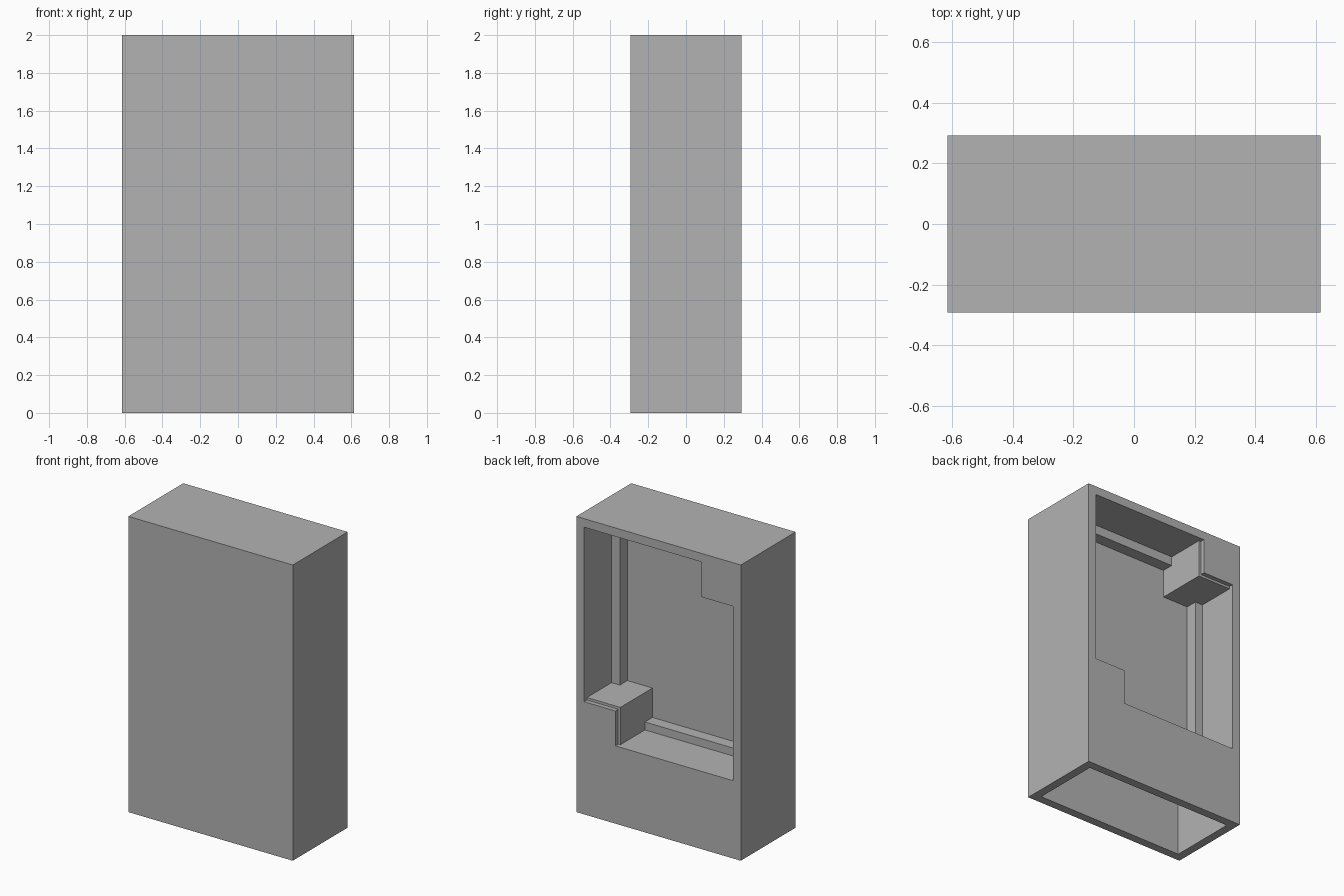
import bpy
import bmesh

cube = bpy.data.objects.get("Cube")
if cube:
    bpy.data.objects.remove(cube, do_unlink=True)

# Single flat colour
GREY = (0.45, 0.45, 0.45, 1.0)
grey = bpy.data.materials.new("plain grey")
grey.use_nodes = True
grey.diffuse_color = GREY
grey.node_tree.nodes["Principled BSDF"].inputs["Base Color"].default_value = GREY


def prism(name, outline, y0, y1):
    """Extrude an x-z outline from y0 to y1."""
    bm = bmesh.new()
    face = bm.faces.new([bm.verts.new((x, y0, z)) for x, z in outline])
    ext = bmesh.ops.extrude_face_region(bm, geom=[face])
    verts = [g for g in ext["geom"] if isinstance(g, bmesh.types.BMVert)]
    bmesh.ops.translate(bm, verts=verts, vec=(0, y1 - y0, 0))
    bmesh.ops.recalc_face_normals(bm, faces=bm.faces)
    mesh = bpy.data.meshes.new(name)
    bm.to_mesh(mesh)
    bm.free()
    mesh.materials.append(grey)
    obj = bpy.data.objects.new(name, mesh)
    bpy.context.scene.collection.objects.link(obj)
    return obj


def rectangle(x0, x1, z0, z1):
    return [(x0, z0), (x1, z0), (x1, z1), (x0, z1)]


def notched(x0, x1, z0, z1, nx, low, high):
    """Rectangle with its lower +x and upper -x corners filled in."""
    return [(x0, z0), (nx, z0), (nx, low), (x1, low),
            (x1, z1), (-nx, z1), (-nx, high), (x0, high)]


W, D, H = 0.615, 0.293, 2.0
WALL = 0.058
IN_X = W - WALL
FLOOR, CEILING = 0.526, H - WALL

# Outer case
case = prism("case", rectangle(-W, W, 0, H), -D, D)

# Rear opening, main recess with corner blocks, deeper stepped recess, hollow base
cutters = [
    prism("rear_opening", notched(-IN_X, IN_X, FLOOR, CEILING, 0.323, 0.762, 1.705),
          D - 0.03, D + 0.05),
    prism("main_recess", notched(-IN_X, IN_X, FLOOR, CEILING, 0.307, 0.779, 1.689),
          0.0, D + 0.02),
    prism("deep_recess", notched(-0.5, 0.495, 0.58, 1.88, 0.307, 0.779, 1.689),
          -0.08, 0.1),
    prism("base_hollow", rectangle(-IN_X, IN_X, -0.1, FLOOR - WALL),
          WALL - D, D - WALL),
]
for cutter in cutters:
    cutter.hide_render = True
    mod = case.modifiers.new(cutter.name, "BOOLEAN")
    mod.operation = "DIFFERENCE"
    mod.solver = "EXACT"
    mod.object = cutter

# Bake the cuts into the case and discard the cutters
bpy.context.view_layer.update()
graph = bpy.context.evaluated_depsgraph_get()
result = bpy.data.meshes.new_from_object(case.evaluated_get(graph))
case.modifiers.clear()
case.data = result
result.name = "case"
for cutter in cutters:
    bpy.data.objects.remove(cutter, do_unlink=True)
